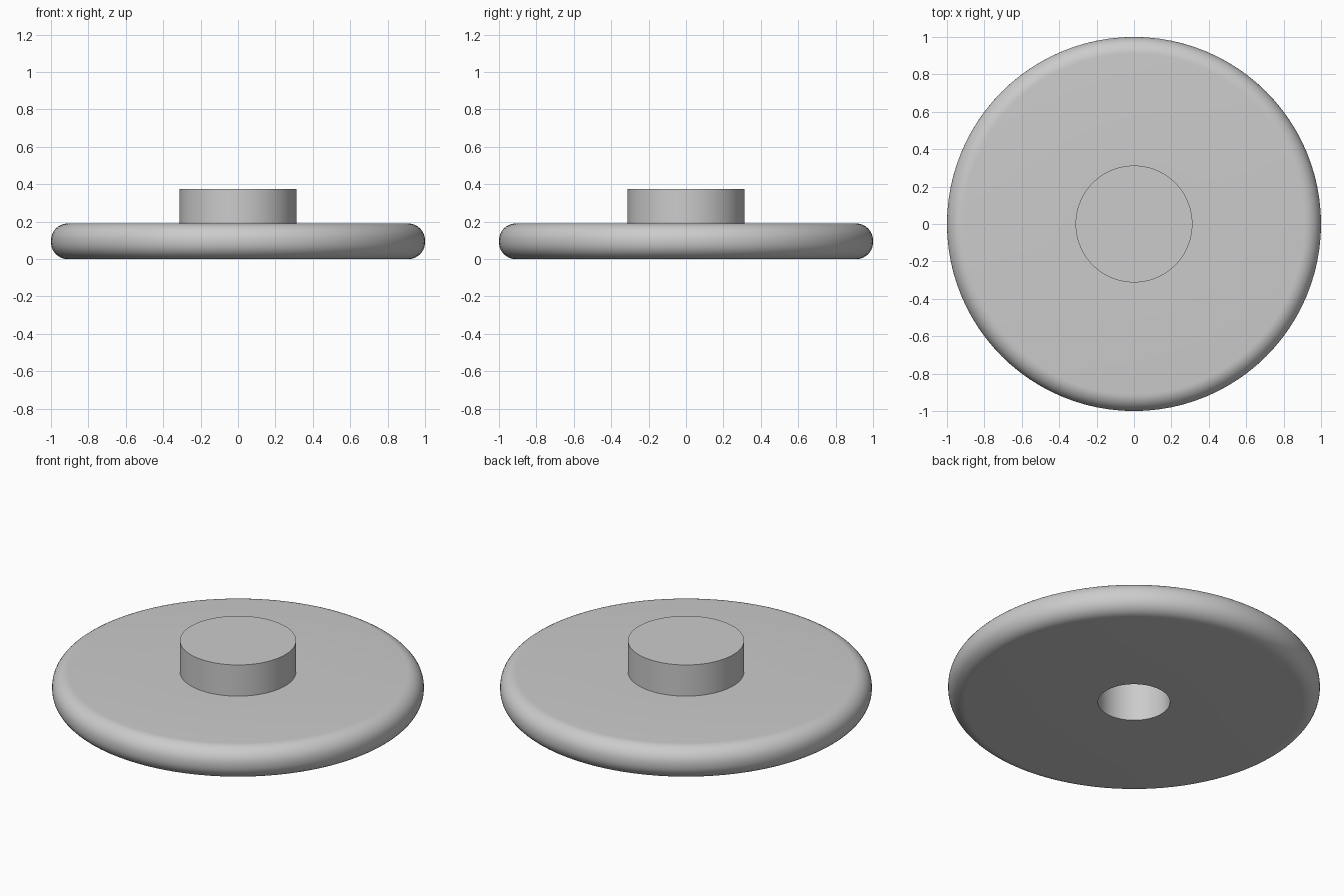
import bpy
import bmesh
import math

cube = bpy.data.objects.get("Cube")
if cube:
    bpy.data.objects.remove(cube, do_unlink=True)

SEGMENTS = 96
RADIUS, THICK, FILLET = 1.0, 0.19, 0.09
BOSS_RADIUS, HEIGHT = 0.3125, 0.375
BORE_RADIUS, BORE_DEPTH = 0.194, 0.3125

grey = bpy.data.materials.new("plain_grey")
grey.use_nodes = True
colour = (0.6, 0.6, 0.6, 1.0)
grey.diffuse_color = colour
grey.node_tree.nodes["Principled BSDF"].inputs["Base Color"].default_value = colour


def arc(cx, cz, r, start, end, steps=10):
    """Points of a rounded corner in the profile, angles in degrees."""
    angles = [math.radians(start + (end - start) * i / steps) for i in range(steps + 1)]
    return [(cx + r * math.cos(a), cz + r * math.sin(a)) for a in angles]


def lathe(name, profile):
    """Spin a profile of (radius, height) points around the z axis."""
    bm = bmesh.new()
    verts = [bm.verts.new((r, 0, z)) for r, z in profile]
    edges = [bm.edges.new(pair) for pair in zip(verts, verts[1:])]
    bmesh.ops.spin(bm, geom=verts + edges, cent=(0, 0, 0), axis=(0, 0, 1),
                   angle=math.tau, steps=SEGMENTS, use_duplicate=False)
    bmesh.ops.remove_doubles(bm, verts=bm.verts, dist=1e-5)
    bmesh.ops.recalc_face_normals(bm, faces=bm.faces)
    mesh = bpy.data.meshes.new(name)
    bm.to_mesh(mesh)
    bm.free()
    obj = bpy.data.objects.new(name, mesh)
    bpy.context.collection.objects.link(obj)
    mesh.materials.append(grey)
    bpy.ops.object.select_all(action="DESELECT")
    obj.select_set(True)
    bpy.context.view_layer.objects.active = obj
    bpy.ops.object.shade_smooth_by_angle(angle=math.radians(30))
    return obj


# Rounded disc, raised boss and the blind bore underneath, as one solid
rim = RADIUS - FILLET
profile = [(0, BORE_DEPTH), (BORE_RADIUS, BORE_DEPTH), (BORE_RADIUS, 0)]
profile += arc(rim, FILLET, FILLET, -90, 0)
profile += arc(rim, THICK - FILLET, FILLET, 0, 90)
profile += [(BOSS_RADIUS, THICK), (BOSS_RADIUS, HEIGHT), (0, HEIGHT)]
lathe("disc_with_boss", profile)
